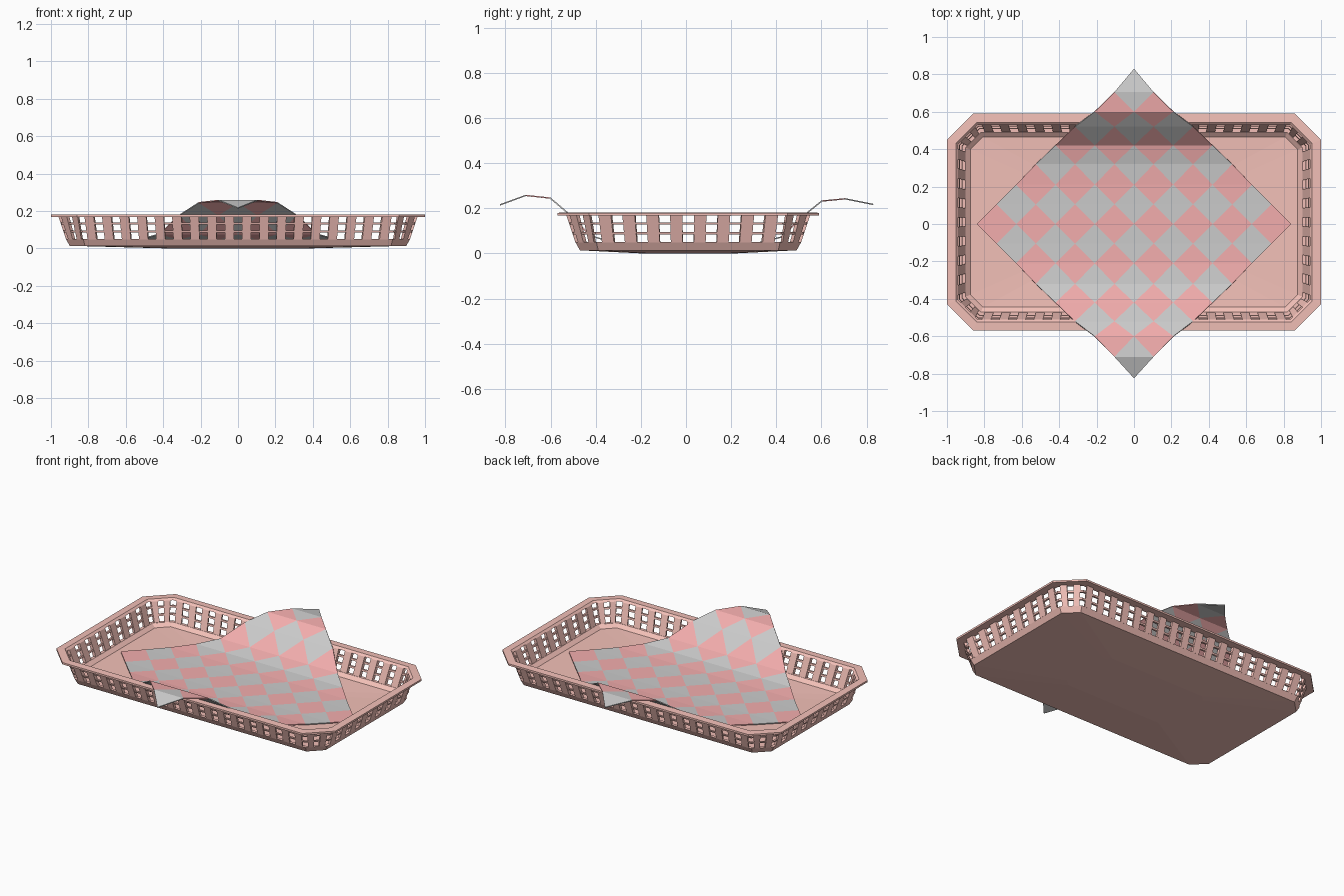
import bpy, bmesh

if "Cube" in bpy.data.objects:
    bpy.data.objects.remove(bpy.data.objects["Cube"])

YC = 0.01  # basket sits slightly behind the cloth centre


def material(name, rgb):
    m = bpy.data.materials.new(name)
    m.diffuse_color = (*rgb, 1)
    m.use_nodes = True
    m.node_tree.nodes["Principled BSDF"].inputs["Base Color"].default_value = m.diffuse_color
    return m


coral = material("coral_plastic", (0.9, 0.53, 0.48))
red = material("cloth_red", (0.9, 0.42, 0.42))
white = material("cloth_white", (0.8, 0.8, 0.8))


def make(name, verts, faces, mats, fix=True):
    me = bpy.data.meshes.new(name)
    me.from_pydata(verts, [], faces)
    for m in mats:
        me.materials.append(m)
    if fix:
        bm = bmesh.new()
        bm.from_mesh(me)
        bmesh.ops.recalc_face_normals(bm, faces=bm.faces)
        bm.to_mesh(me)
        bm.free()
    ob = bpy.data.objects.new(name, me)
    bpy.context.collection.objects.link(ob)
    return ob


def octagon(d, z, s=1.0):
    """Chamfered rectangle, moved inward by d, optionally scaled by s."""
    x, y, c = 1 - d, 0.58 - d, 0.14 - 0.586 * d
    pts = [(x, c - y), (x, y - c), (x - c, y), (c - x, y),
           (-x, y - c), (-x, c - y), (c - x, -y), (x - c, -y)]
    return [(px * s, py * s + YC, z) for px, py in pts]


def loft(name, profile, closed):
    verts = [p for row in profile for p in octagon(*row)]
    n = len(profile)
    faces = []
    for i in range(n if closed else n - 1):
        a, b = i * 8, (i + 1) % n * 8
        for k in range(8):
            q = (k + 1) % 8
            faces.append((a + k, a + q, b + q, b + k))
    if not closed:
        faces += [tuple(range(8)), tuple(range((n - 1) * 8, n * 8))]
    return make(name, verts, faces, [coral])


def wall(z):
    """Inset of the sloping outer wall at height z."""
    return 0.08 - (z - 0.05) / 0.12 * 0.04


# tray floor with its solid lower band, slightly sagging in the middle
loft("tray_floor", [(0.1, 0.0, 0.42), (0.1, 0.014), (0.08, 0.05),
                    (0.1, 0.05), (0.125, 0.03), (0.1, 0.02, 0.42)], False)

# flat top rim
loft("rim", [(0, 0.168), (0, 0.18), (0.047, 0.182), (0.06, 0.17)], True)

# two horizontal bars around the wall
for i, z in enumerate((0.09, 0.133)):
    lo, hi = wall(z - 0.005), wall(z + 0.005)
    loft(f"wall_bar_{i + 1}", [(lo + 0.003, z - 0.005), (hi + 0.003, z + 0.005),
                               (hi + 0.015, z + 0.005), (lo + 0.015, z - 0.005)], True)

# upright slats on all eight sides
verts, faces = [], []
counts = (8, 2, 18, 2, 8, 2, 18, 2)
rings = [octagon(wall(z) + t, z) for z in (0.048, 0.172) for t in (0, 0.018)]
for k, n in enumerate(counts):
    for i in range(n):
        u, w = (i + 0.5) / n, 0.26 / n
        base = len(verts)
        for ring in rings:
            a, b = ring[k], ring[(k + 1) % 8]
            for f in (u - w, u + w):
                verts.append(tuple(p + (q - p) * f for p, q in zip(a, b)))
        for f in ((0, 1, 5, 4), (2, 3, 7, 6), (0, 2, 6, 4),
                  (1, 3, 7, 5), (0, 1, 3, 2), (4, 5, 7, 6)):
            faces.append(tuple(base + j for j in f))
make("wall_slats", verts, faces, [coral])

# checked cloth: 8 x 8 diamond, each row of corners shares one depth and height
back = [(0, .04), (.105, .04), (.21, .042), (.32, .05), (.42, .075),
        (.52, .17), (.6, .235), (.705, .245), (.83, .22)]
front = [(0, .04), (.105, .04), (.21, .042), (.32, .052), (.42, .08),
         (.52, .18), (.6, .248), (.71, .26), (.825, .218)]
verts, faces, idx = [], [], []
for i in range(9):
    for j in range(9):
        r = i + j - 8
        y, z = back[r] if r >= 0 else front[-r]
        verts.append(((i - j) * 0.105, y if r >= 0 else -y, z))
for i in range(8):
    for j in range(8):
        a, b, c, d = i * 9 + j, (i + 1) * 9 + j, (i + 1) * 9 + j + 1, i * 9 + j + 1
        faces += [(a, b, d), (b, c, d)]  # folded across the diamond
        idx += [(i + j) % 2] * 2
cloth = make("checked_cloth", verts, faces, [white, red], fix=False)
for p, m in zip(cloth.data.polygons, idx):
    p.material_index = m
sol = cloth.modifiers.new("thickness", 'SOLIDIFY')
sol.thickness = 0.006
